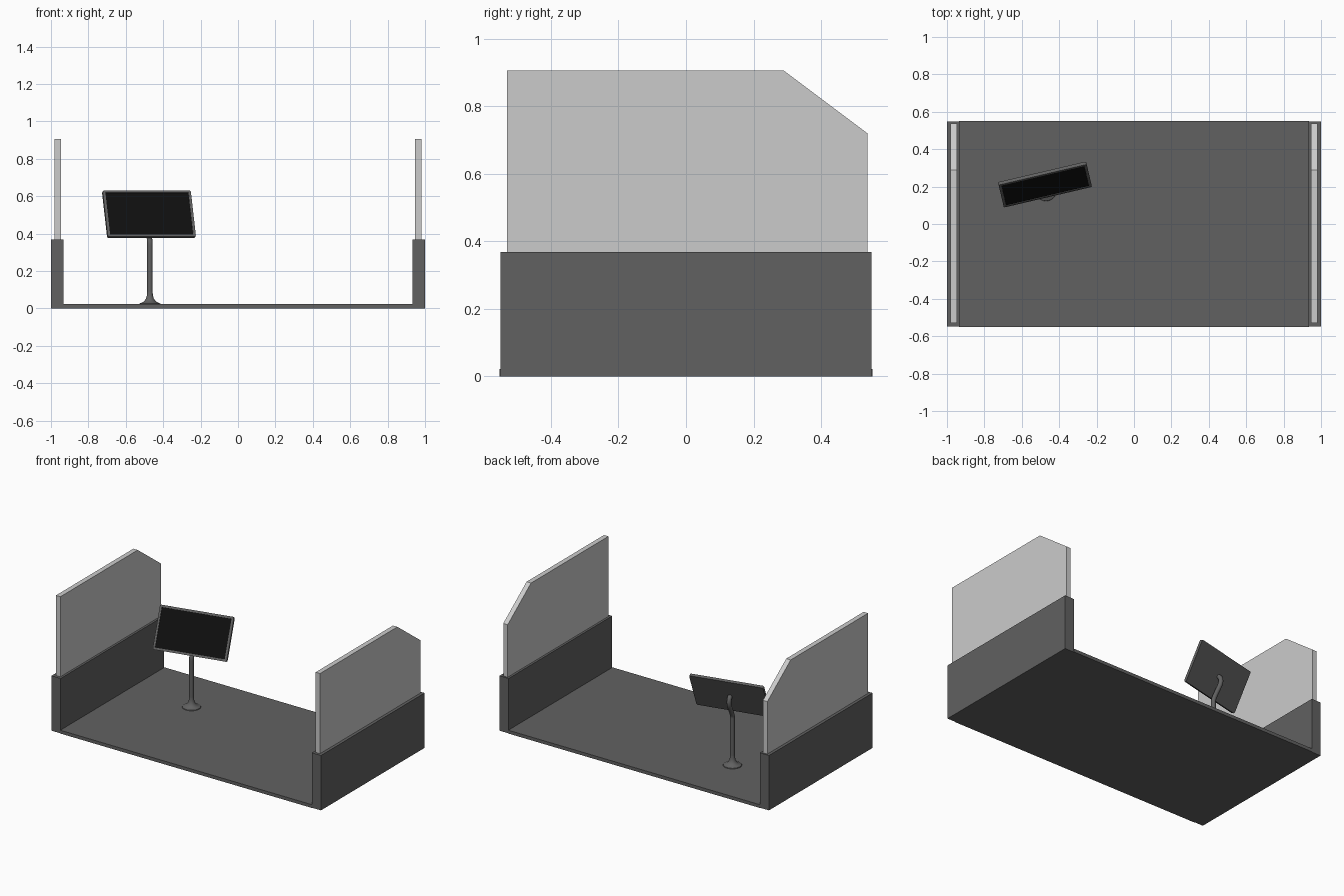
import bpy, bmesh, math
from mathutils import Vector

if "Cube" in bpy.data.objects:
    bpy.data.objects.remove(bpy.data.objects["Cube"])


def material(name, v):
    m = bpy.data.materials.new(name)
    m.diffuse_color = (v, v, v, 1)
    m.use_nodes = True
    m.node_tree.nodes["Principled BSDF"].inputs["Base Color"].default_value = m.diffuse_color
    return m


DARK = material("dark_grey", 0.12)
BLACK = material("screen_black", 0.005)


def add_object(name, bm, *mats):
    bmesh.ops.recalc_face_normals(bm, faces=bm.faces)
    me = bpy.data.meshes.new(name)
    bm.to_mesh(me)
    bm.free()
    ob = bpy.data.objects.new(name, me)
    bpy.context.collection.objects.link(ob)
    for m in mats:
        me.materials.append(m)
    return ob


def smooth(ob, angle=40):
    bpy.ops.object.select_all(action='DESELECT')
    ob.select_set(True)
    bpy.context.view_layer.objects.active = ob
    bpy.ops.object.shade_smooth_by_angle(angle=math.radians(angle))


def extrude_yz(name, profile, x0, x1, *mats):
    """Prism from a y-z outline, between two x positions."""
    bm = bmesh.new()
    face = bm.faces.new([bm.verts.new((x0, y, z)) for y, z in profile])
    new = bmesh.ops.extrude_face_region(bm, geom=[face])["geom"]
    bmesh.ops.translate(bm, vec=(x1 - x0, 0, 0),
                        verts=[v for v in new if isinstance(v, bmesh.types.BMVert)])
    return add_object(name, bm, *mats)


def rect(y, z0, z1):
    return [(-y, z0), (y, z0), (y, z1), (-y, z1)]


# Floor slab
extrude_yz("floor", rect(0.552, 0, 0.022), -0.935, 0.935, DARK)

# Low side walls with clipped panes on top
PANE = [(-0.53, 0.36), (0.537, 0.36), (0.537, 0.72), (0.29, 0.905), (-0.53, 0.905)]
for side, s in (("left", -1), ("right", 1)):
    extrude_yz(side + "_wall", rect(0.549, 0, 0.368), s * 0.932, s, DARK)
    extrude_yz(side + "_pane", PANE, s * 0.947, s * 0.98)

# Monitor: rounded thin box, bezel inset and recessed screen
W, H, D = 0.484, 0.277, 0.018
bm = bmesh.new()
bmesh.ops.create_cube(bm, size=1)
bmesh.ops.scale(bm, vec=(W, H, D), verts=bm.verts)
corners = [e for e in bm.edges if abs(e.verts[0].co.z - e.verts[1].co.z) > D / 2]
bmesh.ops.bevel(bm, geom=corners, offset=0.01, segments=4, profile=0.5, affect='EDGES')
bm.normal_update()
front = max(bm.faces, key=lambda f: f.normal.z)
bmesh.ops.inset_region(bm, faces=[front], thickness=0.014)
bmesh.ops.inset_region(bm, faces=[front], thickness=0.001, depth=-0.003)
front.material_index = 1
monitor = add_object("monitor", bm, DARK, BLACK)
yaw, tilt = math.radians(13.2), math.radians(26.5)
monitor.location = (-0.476, 0.211, 0.503)
monitor.rotation_euler = (math.pi / 2 - tilt, 0, yaw)
smooth(monitor)

# Stand foot: flared disc turned around the pole axis
PX, PY = -0.471, 0.18
FOOT = [(0, 0.02), (0.058, 0.02), (0.056, 0.026), (0.042, 0.031), (0.03, 0.039),
        (0.021, 0.052), (0.016, 0.07), (0.0145, 0.09), (0, 0.09)]
bm = bmesh.new()
pts = [bm.verts.new((r, 0, z)) for r, z in FOOT]
edges = [bm.edges.new(p) for p in zip(pts, pts[1:])]
bmesh.ops.spin(bm, geom=pts + edges, axis=(0, 0, 1), cent=(0, 0, 0),
               angle=math.tau, steps=32)
bmesh.ops.remove_doubles(bm, verts=bm.verts, dist=1e-5)
foot = add_object("stand_foot", bm, DARK)
foot.location = (PX, PY, 0)
smooth(foot)

# Stand pole: rises, leans back, then hooks into the monitor's back
back = Vector((-math.sin(yaw), math.cos(yaw), 0))
PATH = [(0, 0.03, 0.1), (0, 0.345, 0.02), (0.05, 0.44, 0.03), (0.036, 0.502, 0.02)]
HANDLES = [(0, 1), (0, 1), (0.45, 0.9), (-0.9, 0.45)]
cu = bpy.data.curves.new("stand_pole", 'CURVE')
cu.dimensions = '3D'
cu.bevel_depth = 0.0145
cu.bevel_resolution = 4
cu.use_fill_caps = True
cu.resolution_u = 10
sp = cu.splines.new('BEZIER')
sp.bezier_points.add(len(PATH) - 1)
for bp, (o, z, ln), (ho, hz) in zip(sp.bezier_points, PATH, HANDLES):
    bp.handle_left_type = bp.handle_right_type = 'FREE'
    co = Vector((PX, PY, z)) + back * o
    h = (back * ho + Vector((0, 0, hz))) * ln
    bp.co, bp.handle_left, bp.handle_right = co, co - h, co + h
cu.materials.append(DARK)
pole = bpy.data.objects.new("stand_pole", cu)
bpy.context.collection.objects.link(pole)
